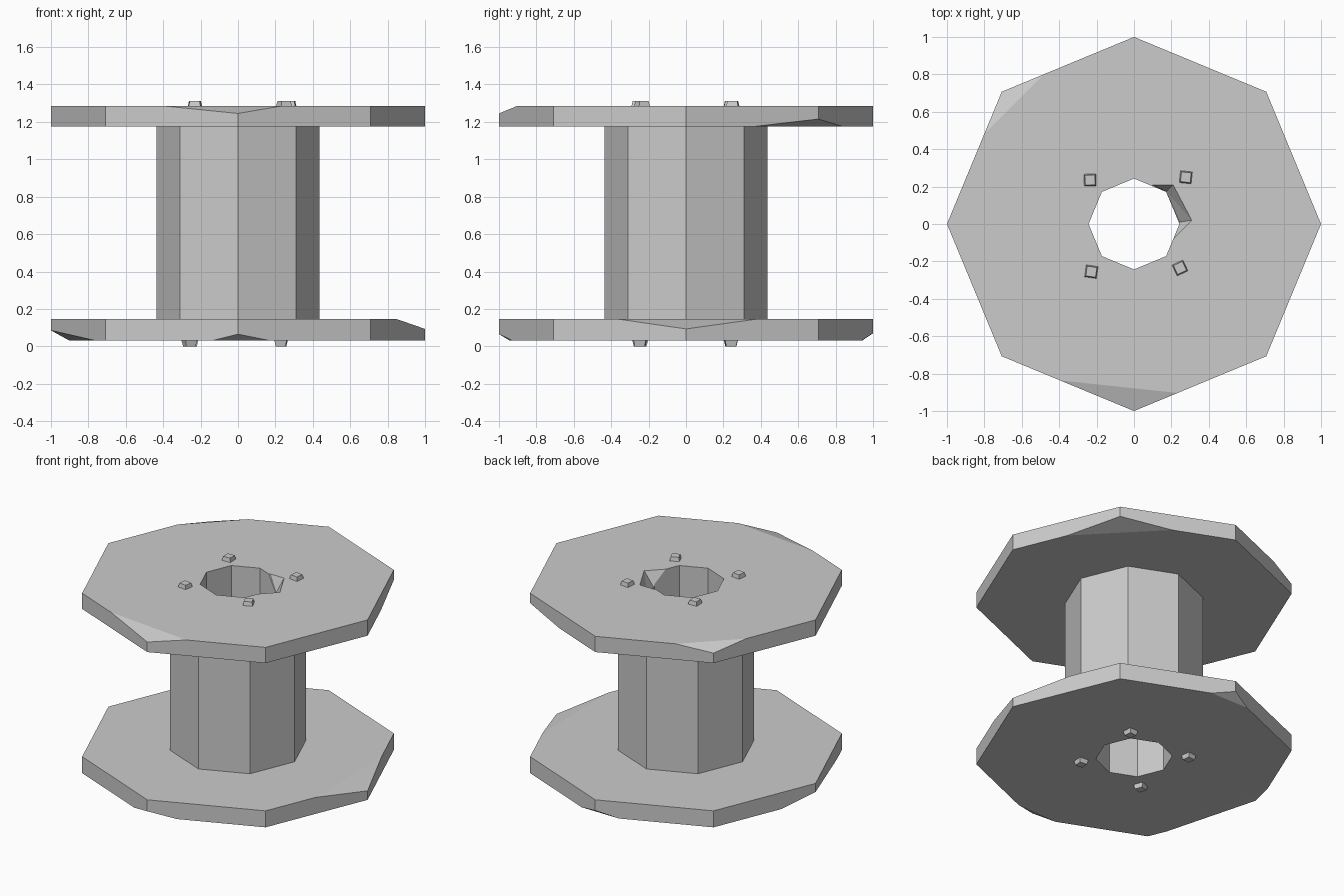
import bpy, bmesh
from math import sin, cos, pi, radians
from mathutils import Vector, Matrix

if "Cube" in bpy.data.objects:
    bpy.data.objects.remove(bpy.data.objects["Cube"])


def ring(r, z):
    return [Vector((r * cos(i * pi / 4), r * sin(i * pi / 4), z)) for i in range(8)]


def finish(name, bm):
    bmesh.ops.recalc_face_normals(bm, faces=bm.faces)
    me = bpy.data.meshes.new(name)
    bm.to_mesh(me)
    bm.free()
    ob = bpy.data.objects.new(name, me)
    bpy.context.collection.objects.link(ob)
    return ob


def hull(name, pts):
    bm = bmesh.new()
    for p in pts:
        bm.verts.new(p)
    res = bmesh.ops.convex_hull(bm, input=bm.verts[:])
    junk = {g for g in res["geom_interior"] + res["geom_unused"]
            if isinstance(g, bmesh.types.BMVert)}
    if junk:
        bmesh.ops.delete(bm, geom=list(junk), context='VERTS')
    bmesh.ops.dissolve_limit(bm, angle_limit=radians(0.5), verts=bm.verts[:], edges=bm.edges[:])
    return finish(name, bm)


def cut(ob, cutter):
    m = ob.modifiers.new("cut", 'BOOLEAN')
    m.operation, m.solver, m.object = 'DIFFERENCE', 'EXACT', cutter
    bpy.context.view_layer.objects.active = ob
    bpy.ops.object.modifier_apply(modifier=m.name)
    bpy.data.objects.remove(cutter)


def flange(name, z0, z1, chips):
    # chips: (corner index, on top?, depth, fraction toward previous / next corner)
    chipped = {(i, top): (d, a, b) for i, top, d, a, b in chips}
    pts = []
    for top, z in ((False, z0), (True, z1)):
        c = ring(1, z)
        for i, p in enumerate(c):
            if (i, top) in chipped:
                d, a, b = chipped[i, top]
                pts += [p + Vector((0, 0, -d if top else d)),
                        p.lerp(c[i - 1], a), p.lerp(c[(i + 1) % 8], b)]
            else:
                pts.append(p)
    ob = hull(name, pts)
    cut(ob, hull("hole_cutter", ring(0.243, z0 - 0.1) + ring(0.243, z1 + 0.1)))
    return ob


# Flanges with chipped corners
flange("bottom_flange", 0.03, 0.145, [
    (0, True, 0.052, 0.51, 0.53), (6, False, 0.035, 0.2, 0.25),
    (4, False, 0.055, 0.34, 0.82), (2, False, 0.04, 0.21, 0.2)])
top = flange("top_flange", 1.175, 1.285, [
    (6, True, 0.04, 0.56, 0.33), (3, True, 0.04, 0.32, 0.32),
    (1, False, 0.04, 0.49, 0.45)])

# Broken edge of the top hole
zt, zb = 1.287, 1.185
cut(top, hull("chip_cutter", [
    (0.1, 0.21, zt), (0.21, 0.21, zt), (0.31, 0.02, zt), (0.21, -0.08, zt),
    (0.172, 0.174, zb), (0.244, 0.01, zb), (0.05, 0.05, zt), (0.05, 0.05, zb)]))

# Hollow drum between the flanges
bm = bmesh.new()
loops = [[bm.verts.new(p) for p in ring(r, z)]
         for r, z in ((0.437, 0.145), (0.437, 1.175), (0.243, 1.175), (0.243, 0.145))]
for k in range(4):
    a, b = loops[k], loops[(k + 1) % 4]
    for i in range(8):
        j = (i + 1) % 8
        bm.faces.new((a[i], a[j], b[j], b[i]))
finish("drum", bm)


# Square bolt heads, tapering away from the flange
def bolt(name, x, y, z, up, turn):
    bm = bmesh.new()
    bmesh.ops.create_cone(bm, cap_ends=True, segments=4, radius1=0.046, radius2=0.037,
                          depth=0.03, matrix=Matrix.Rotation(pi / 4, 4, 'Z'))
    flip = Matrix.Identity(4) if up else Matrix.Rotation(pi, 4, 'X')
    bm.transform(Matrix.Translation((x, y, z)) @ Matrix.Rotation(radians(turn), 4, 'Z') @ flip)
    finish(name, bm)


for i, (x, y, t) in enumerate([(-0.235, 0.235, 2), (0.277, 0.25, -6),
                               (-0.228, -0.255, -8), (0.246, -0.235, 25)]):
    bolt(f"top_bolt_{i + 1}", x, y, 1.297, True, t)
for i, (x, y, t) in enumerate([(-0.25, 0.24, 8), (0.23, 0.24, 4),
                               (-0.26, -0.245, 20), (0.23, -0.245, -5)]):
    bolt(f"bottom_bolt_{i + 1}", x, y, 0.015, False, t)
